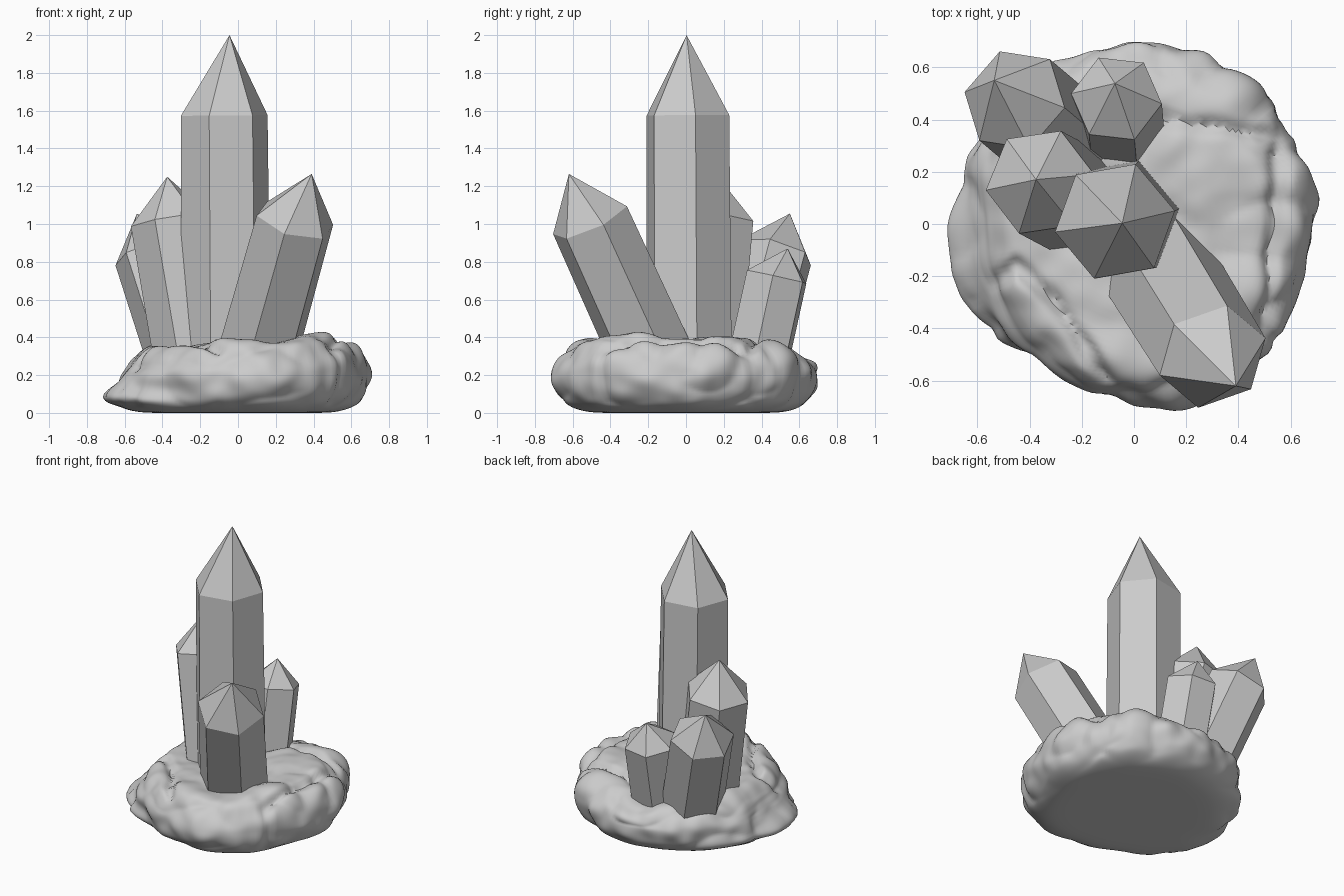
import bpy, bmesh, math
from mathutils import Vector, noise

if "Cube" in bpy.data.objects:
    bpy.data.objects.remove(bpy.data.objects["Cube"], do_unlink=True)

stone = bpy.data.materials.new("stone_grey")
stone.use_nodes = True
grey = (0.6, 0.6, 0.6, 1)
stone.diffuse_color = grey
stone.node_tree.nodes["Principled BSDF"].inputs["Base Color"].default_value = grey


def add_object(name, bm):
    bmesh.ops.recalc_face_normals(bm, faces=bm.faces)
    mesh = bpy.data.meshes.new(name)
    bm.to_mesh(mesh)
    bm.free()
    mesh.materials.append(stone)
    obj = bpy.data.objects.new(name, mesh)
    bpy.context.collection.objects.link(obj)
    return obj


def bridge(bm, low, high):
    n = len(low)
    for i in range(n):
        j = (i + 1) % n
        bm.faces.new((low[i], low[j], high[j], high[i]))


def crystal(name, shoulder, axis, radius, turn, tip, flare=1.0):
    """Six-sided prism along an axis, cut square at the shoulder, with a point."""
    bm = bmesh.new()
    centre, axis = Vector(shoulder), Vector(axis)
    foot = centre - axis * (centre.z - 0.2)
    n = axis.normalized()
    a = math.radians(turn)
    u = Vector((math.cos(a), math.sin(a), 0))
    u = (u - n * u.dot(n)).normalized()
    v = n.cross(u)
    rings = []
    for c, r in ((foot, radius * flare), (centre, radius)):
        rings.append([bm.verts.new(c + r * (u * math.cos(k * math.pi / 3) + v * math.sin(k * math.pi / 3)))
                      for k in range(6)])
    bridge(bm, *rings)
    bm.faces.new(rings[0])
    apex = bm.verts.new(tip)
    for k in range(6):
        bm.faces.new((rings[1][k], rings[1][(k + 1) % 6], apex))
    return add_object(name, bm)


# Crystals
crystal("main_crystal", (-0.073, 0.01, 1.575), (-0.008, -0.005, 1), 0.233, 10, (-0.045, 0.003, 2.0), 1.03)
crystal("front_crystal", (0.301, -0.508, 1.02), (0.28, -0.455, 1), 0.216, 16, (0.39, -0.62, 1.265), 1.04)
crystal("middle_crystal", (-0.36, 0.16, 1.02), (-0.17, 0.09, 1), 0.212, 68, (-0.375, 0.17, 1.25))
crystal("back_right_crystal", (-0.457, 0.475, 0.85), (-0.32, 0.27, 1), 0.206, 49, (-0.535, 0.55, 1.055))
crystal("back_crystal", (-0.067, 0.48, 0.72), (-0.02, 0.22, 1), 0.175, -7, (-0.073, 0.538, 0.87))

# Rock base: outline radii every 15 degrees from +x, swept with a side profile
OUTLINE = [.70, .69, .69, .71, .70, .70, .70, .68, .68, .68, .69, .71,
           .70, .73, .73, .73, .70, .69, .69, .72, .73, .72, .69, .68]
PROFILE = [(0.3, 0), (0.6, 0), (0.77, 0.01), (0.89, 0.045), (0.97, 0.11), (1, 0.19), (0.97, 0.265),
           (0.88, 0.335), (0.75, 0.37), (0.55, 0.36), (0.3, 0.36), (0.04, 0.36)]
# Creases across the top, as segments in plan
CREASES = [((0.1, 0.4), (0.56, 0.34)), ((0.57, 0.42), (0.5, -0.42)), ((0.56, 0.34), (0.8, 0.5)),
           ((-0.45, -0.15), (-0.3, -0.3)), ((-0.3, -0.3), (-0.1, -0.6)), ((-0.45, -0.15), (-0.62, -0.3)),
           ((-0.65, 0.15), (-0.62, -0.1)), ((-0.62, -0.1), (-0.55, -0.4)), ((0.5, -0.42), (0.62, -0.5))]
# Rises and dips of the top: x, y, height
SWELLS = [(-0.05, 0.58, -0.05), (-0.48, 0.48, 0.04), (0.15, -0.45, -0.025), (0.6, 0.0, -0.025), (0.33, 0.0, 0.015)]
SEGMENTS, STEPS = 180, 6


def spline(points, t, closed):
    i, f = int(t), t - int(t)
    n = len(points)
    pick = lambda k: points[k % n] if closed else points[max(0, min(n - 1, k))]
    p0, p1, p2, p3 = (Vector(pick(i + k)) for k in (-1, 0, 1, 2))
    return p1 + 0.5 * f * (p2 - p0 + f * (2 * p0 - 5 * p1 + 4 * p2 - p3 + f * (3 * (p1 - p2) + p3 - p0)))


def crease_depth(x, y):
    p, best = Vector((x, y)), 9.0
    for a, b in CREASES:
        a, b = Vector(a), Vector(b)
        t = max(0, min(1, (p - a).dot(b - a) / (b - a).length_squared))
        best = min(best, (p - a.lerp(b, t)).length)
    best += 0.02 * noise.noise(Vector((x * 7, y * 7, 3)))
    return math.exp(-(best / 0.028) ** 2)


def rock_point(angle, t):
    r, z = spline(PROFILE, t, False)
    rim = spline([(q, 0) for q in OUTLINE], angle / math.radians(15), True)[0]
    c, s = math.cos(angle), math.sin(angle)
    # The -x side has a low jutting foot and a slanting face
    foot = max(0, math.cos(angle - math.radians(198))) ** 3
    r *= 1 - foot * 0.2 * max(0, min(1, (z - 0.06) / 0.2)) * min(1, r)
    r += foot * 0.08 * math.exp(-((z - 0.08) / 0.05) ** 2)
    # Hollow under the overhang beside the foot
    hollow = max(0, math.cos(angle - math.radians(234))) ** 14
    r -= 0.1 * hollow * math.exp(-((z - 0.1) / 0.07) ** 2)
    x, y = r * rim * c, r * rim * s
    p = Vector((x, y, z))
    # Rounded boulders with sharp valleys on everything above the flat underside
    boulder = abs(noise.noise(p * 3.6 + Vector((4, 1, 7)))) - 0.2
    rough = noise.noise(p * 3.2 + Vector((4, 1, 7))) * 0.025 + noise.noise(p * 9) * 0.02
    lump = 0.06 * boulder + rough
    side = max(0, (r - 0.6) / 0.4) * min(1, z / 0.06)
    crease = crease_depth(x, y)
    p += Vector((c, s, 0)) * side * (lump - 0.02 * crease)
    top = max(0, min(1, (z - 0.2) / 0.14))
    swell = sum(h * math.exp(-((x - a) ** 2 + (y - b) ** 2) / 0.025) for a, b, h in SWELLS)
    p.z += top * (swell + lump * 0.7 + 0.06 * x - 0.02 * y - 0.035 * crease)
    return p


bm = bmesh.new()
rings = []
for k in range((len(PROFILE) - 1) * STEPS + 1):
    t = min(k / STEPS, len(PROFILE) - 1.0001)
    rings.append([bm.verts.new(rock_point(2 * math.pi * i / SEGMENTS, t)) for i in range(SEGMENTS)])
for low, high in zip(rings, rings[1:]):
    bridge(bm, low, high)
bm.faces.new(rings[0])
bm.faces.new(rings[-1])
for v in bm.verts:
    v.co.z = max(0, v.co.z)
rock = add_object("rock_base", bm)
bpy.context.view_layer.objects.active = rock
rock.select_set(True)
bpy.ops.object.shade_smooth_by_angle(angle=math.radians(45))
